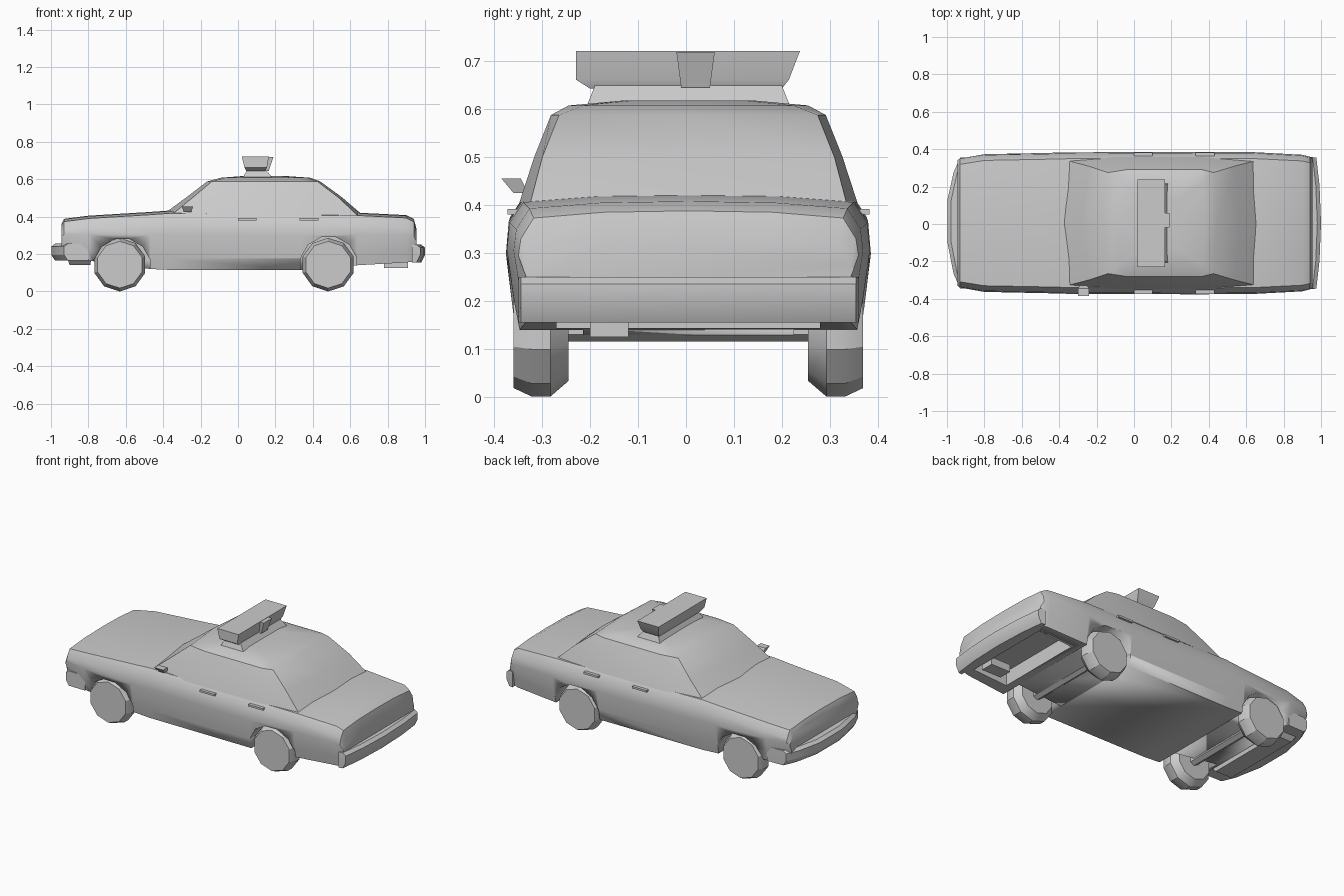
import bpy, bmesh, math

if "Cube" in bpy.data.objects:
    bpy.data.objects.remove(bpy.data.objects["Cube"])

YC = 0.005  # body centre line


def finish(name, bm, angle=30):
    bmesh.ops.recalc_face_normals(bm, faces=bm.faces)
    me = bpy.data.meshes.new(name)
    bm.to_mesh(me)
    bm.free()
    ob = bpy.data.objects.new(name, me)
    bpy.context.collection.objects.link(ob)
    bpy.ops.object.select_all(action='DESELECT')
    ob.select_set(True)
    bpy.context.view_layer.objects.active = ob
    bpy.ops.object.shade_smooth_by_angle(angle=math.radians(angle))
    return ob


def loft(name, rings, angle=30):
    """Skin closed rings of equal length and cap both ends."""
    bm = bmesh.new()
    vs = [[bm.verts.new(p) for p in r] for r in rings]
    n = len(rings[0])
    for a, b in zip(vs, vs[1:]):
        for i in range(n):
            j = (i + 1) % n
            bm.faces.new((a[i], a[j], b[j], b[i]))
    bm.faces.new(vs[0])
    bm.faces.new(vs[-1])
    return finish(name, bm, angle)


def rect(x0, x1, y0, y1, z):
    return [(x0, y0, z), (x1, y0, z), (x1, y1, z), (x0, y1, z)]


def box(name, x0, x1, y0, y1, z0, z1):
    return loft(name, [rect(x0, x1, y0, y1, z0), rect(x0, x1, y0, y1, z1)])


def cylinder(name, x, y0, y1, z, radii, sides):
    """Wheel-like solid along y; radii are spaced evenly from y0 to y1."""
    rings = []
    for k, r in enumerate(radii):
        y = y0 + (y1 - y0) * k / (len(radii) - 1)
        rings.append([(x + r * math.cos(2 * math.pi * (i + .5) / sides), y,
                       z + r * math.sin(2 * math.pi * (i + .5) / sides)) for i in range(sides)])
    return loft(name, rings)


# lower body: cross-sections along x (x, bottom, top, half width)
stations = [(-.945, .20, .355, .335), (-.93, .19, .385, .345), (-.80, .165, .402, .368),
            (-.47, .12, .422, .375), (-.36, .115, .43, .378), (.34, .115, .42, .381),
            (.64, .14, .418, .379), (.90, .155, .405, .365), (.94, .16, .385, .355),
            (.955, .17, .33, .345)]
rings = []
for x, b, t, w in stations:
    half = [(.93 * w, b), (.96 * w, b + .06), (w, b + .6 * (t - b)),
            (.985 * w, t - .055), (.91 * w, t - .012), (.5 * w, t)]
    ring = [(x, YC + y, z) for y, z in half] + [(x, YC, t + .003)]
    ring += [(x, YC - y, z) for y, z in reversed(half)]
    rings.append(ring)
body = loft("car_body", rings)

# wheel arches and hollow under the boot
cutters = []
for x, z in ((-.62, .13), (.485, .14)):
    for s in (-1, 1):
        cutters.append(cylinder("arch_cutter", x, YC + s * .22, YC + s * .5, z, (.155, .155), 12))
cutters.append(box("boot_hollow_cutter", .68, .91, -.27, .28, .05, .23))
for c in cutters:
    c.hide_render = True
    c.hide_viewport = False
    m = body.modifiers.new("cut", 'BOOLEAN')
    m.operation = 'DIFFERENCE'
    m.solver = 'EXACT'
    m.object = c
bpy.context.view_layer.objects.active = body
for m in list(body.modifiers):
    bpy.ops.object.modifier_apply(modifier=m.name)
for c in cutters:
    bpy.data.objects.remove(c)


# cabin: plan outlines from the belt line up to the roof
def outline(z, pts, front, back):
    return ([(front, YC, z)] + [(x, YC + y, z) for x, y in pts] + [(back, YC, z)]
            + [(x, YC - y, z) for x, y in reversed(pts)])


loft("cabin", [
    outline(.405, [(-.36, .335), (-.10, .353), (.36, .353), (.64, .33)], -.41, .67),
    outline(.50, [(-.245, .305), (-.08, .322), (.37, .322), (.54, .305)], -.28, .56),
    outline(.588, [(-.14, .27), (-.03, .287), (.36, .287), (.425, .27)], -.165, .44),
    outline(.608, [(-.07, .22), (.02, .25), (.30, .25), (.37, .22)], -.09, .385),
    outline(.618, [(.06, .12), (.08, .14), (.20, .14), (.22, .12)], .04, .24)])


# bumpers: bowed bars made from a plan outline
def bumper(name, outer, inner, z0, z1, dz):
    rings = []
    for z, inset in ((z0, .02), (z0 + dz, 0), (z1 - .015, 0), (z1, .02)):
        plan = [(x - math.copysign(inset, x), y) for x, y in outer]
        rings.append([(x, YC + y, z) for x, y in plan + inner])
    loft(name, rings)


bumper("front_bumper", [(-.93, -.35), (-.965, -.27), (-.998, -.1), (-.998, .12), (-.965, .27), (-.93, .35)],
       [(-.80, .352), (-.80, -.352)], .165, .255, .03)
bumper("rear_bumper", [(.975, -.35), (.992, -.2), (1.0, 0), (.992, .2), (.975, .35)],
       [(.93, .355), (.93, -.355)], .155, .25, .04)
loft("front_valance", [rect(-.90, -.79, -.25, .26, .14), rect(-.92, -.78, -.31, .32, .20)])

# wheels and axles
for end, x, z in (("front", -.632, .143), ("rear", .482, .143)):
    for side, s in (("left", 1), ("right", -1)):
        cylinder(f"{end}_{side}_wheel", x, YC + s * .25, YC + s * .365, z,
                 (.11, .143, .143, .125), 10)
    cylinder(f"{end}_axle", x, -.25, .26, .145, (.03, .03), 6)

# silencer under the boot
box("silencer", .78, .91, -.20, -.12, .125, .17)

# roof sign with foot and lamp
loft("sign_foot", [rect(.02, .19, -.21, .22, .60), rect(.05, .15, -.19, .20, .65)])
loft("roof_sign", [rect(.045, .145, -.20, .20, .643), rect(.035, .155, -.23, .215, .662),
                   rect(.02, .165, -.23, .238, .722)])
loft("sign_lamp", [rect(.13, .165, -.01, .05, .645), rect(.13, .19, -.02, .06, .72)])

# door mirror on one side only
loft("door_mirror", [rect(-.29, -.25, -.36, -.33, .425), rect(-.30, -.24, -.385, -.345, .455)])

# door handles
for s in (-1, 1):
    y = YC + s * .368
    for x in (.05, .38):
        box("door_handle", x - .05, x + .05, y - .01, y + .01, .38, .392)
